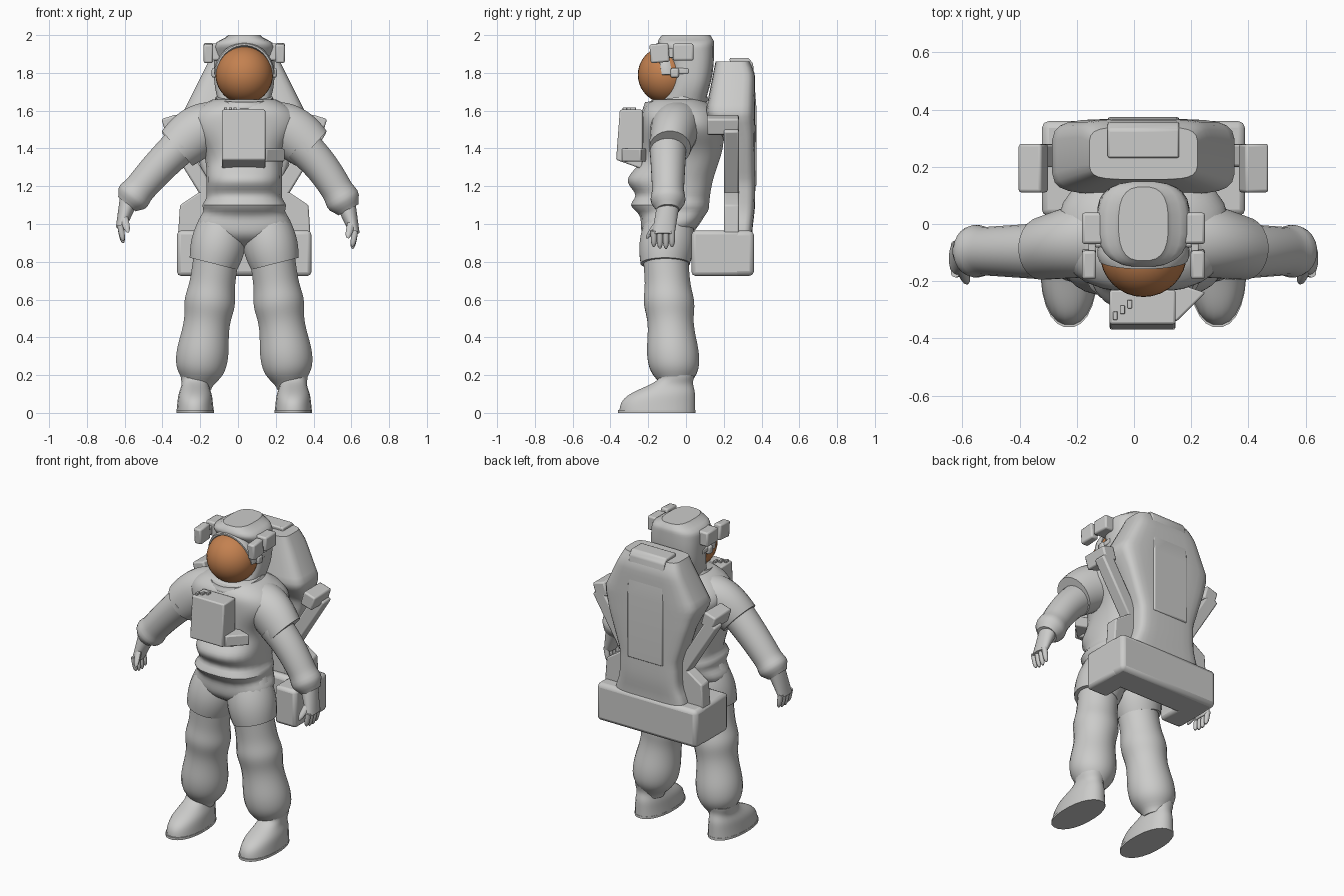
import bpy, bmesh, math
from mathutils import Vector, Matrix, Euler

if "Cube" in bpy.data.objects:
    bpy.data.objects.remove(bpy.data.objects["Cube"])

MIDDLE = 0.033  # x of the body's middle plane


def material(name, rgb, rough):
    mat = bpy.data.materials.new(name)
    mat.use_nodes = True
    mat.diffuse_color = (*rgb, 1)
    bsdf = mat.node_tree.nodes["Principled BSDF"]
    bsdf.inputs["Base Color"].default_value = (*rgb, 1)
    bsdf.inputs["Roughness"].default_value = rough
    return mat


SUIT = material("suit grey", (0.6, 0.6, 0.59), 0.7)
VISOR = material("visor copper", (0.55, 0.22, 0.08), 0.4)


def bump(value, centre, spread):
    """Smooth hill of height one, used to swell or pinch a shape."""
    return math.exp(-((value - centre) / spread) ** 2)


def steps(count):
    return [i / count for i in range(count + 1)]


def finish(bm, name, mat=SUIT, bevel=0):
    bmesh.ops.recalc_face_normals(bm, faces=bm.faces)
    mesh = bpy.data.meshes.new(name)
    bm.to_mesh(mesh)
    bm.free()
    mesh.materials.append(mat)
    ob = bpy.data.objects.new(name, mesh)
    bpy.context.collection.objects.link(ob)
    bpy.ops.object.select_all(action='DESELECT')
    ob.select_set(True)
    bpy.context.view_layer.objects.active = ob
    bpy.ops.object.shade_smooth_by_angle(angle=math.radians(40))
    if bevel:
        mod = ob.modifiers.new("bevel", 'BEVEL')
        mod.width, mod.segments = bevel, 2
    return ob


def loft(name, rings, sides=24, square=2):
    """Skin superellipse rings (centre, radius across, radius in y) along a path."""
    bm = bmesh.new()
    loops = []
    for i, (centre, across, deep) in enumerate(rings):
        along = rings[min(i + 1, len(rings) - 1)][0] - rings[max(i - 1, 0)][0]
        along.y = 0
        along.normalize()
        side = Vector((along.z, 0, -along.x))
        loop = []
        for k in range(sides):
            angle = math.tau * (k + 0.5) / sides
            u, v = (math.copysign(abs(w) ** (2 / square), w)
                    for w in (math.cos(angle), math.sin(angle)))
            loop.append(bm.verts.new(centre + side * across * u + Vector((0, deep * v, 0))))
        loops.append(loop)
    for low, high in zip(loops, loops[1:]):
        for k in range(sides):
            j = (k + 1) % sides
            bm.faces.new((low[k], low[j], high[j], high[k]))
    bm.faces.new(loops[0])
    bm.faces.new(loops[-1])
    return finish(bm, name)


def stack(name, bottom, top, width, front, back, x=MIDDLE, square=2.5, count=28):
    """Upright shape whose half width, front y and back y are rules of height."""
    rings = []
    for t in steps(count):
        z = bottom + (top - bottom) * t
        rings.append((Vector((x, (front(z) + back(z)) / 2, z)), width(z), (back(z) - front(z)) / 2))
    return loft(name, rings, square=square)


def limb(name, start, end, girth, bow=0, depth=None, sides=24, count=24):
    """Round tube from start to end, with girth as a rule of the way along."""
    start, end, depth = Vector(start), Vector(end), depth or girth
    loft(name, [(start.lerp(end, t) + Vector((0, 0, bow * math.sin(math.pi * t))),
                 girth(t), depth(t)) for t in steps(count)], sides)


def prism(name, outline, place, low, high):
    """Extrude an outline; place turns its two values and a depth into a point."""
    bm = bmesh.new()
    near, far = ([bm.verts.new(place(a, b, d)) for a, b in outline] for d in (low, high))
    bm.faces.new(near)
    bm.faces.new(far)
    for i in range(len(outline)):
        bm.faces.new((near[i - 1], near[i], far[i], far[i - 1]))
    finish(bm, name, bevel=0.008)


def box(name, centre, size, turn=(0, 0, 0), bevel=0.01):
    bm = bmesh.new()
    matrix = Matrix.LocRotScale(Vector(centre), Euler(turn), Vector(size))
    bmesh.ops.create_cube(bm, size=1, matrix=matrix)
    finish(bm, name, bevel=bevel)


# Torso: chest and hips swell, belly roll and belt stand out, neck and crotch draw in
def ends(z):
    return 0.1 * bump(z, 1.7, 0.06) + 0.11 * bump(z, 0.85, 0.06)


stack("torso", 0.87, 1.66,
      lambda z: 0.2 + 0.1 * bump(z, 1.53, 0.12) + 0.05 * bump(z, 1, 0.06)
      + 0.02 * bump(z, 1.1, 0.025) - ends(z),
      lambda z: ends(z) - 0.24 - 0.07 * bump(z, 1.23, 0.07) - 0.05 * bump(z, 1.1, 0.04),
      lambda z: 0.04 + 0.08 * min(1, max(0, z - 0.95) * 8) + 0.08 * bump(z, 1.45, 0.2) - ends(z),
      count=48)

# Neck ring
collar = stack("neck_ring", -0.03, 0.03, lambda z: 0.15 + 0.015 * bump(z, 0, 0.02),
               lambda z: -0.16 - 0.015 * bump(z, 0, 0.02),
               lambda z: 0.16 + 0.015 * bump(z, 0, 0.02), x=0, square=2)
collar.location = (MIDDLE, -0.055, 1.64)
collar.rotation_euler.x = math.radians(9)

# Helmet shell with peak, visor and brim
stack("helmet_shell", 1.62, 2,
      lambda z: 0.162 - 0.03 * bump(z, 1.6, 0.1) - 0.075 * bump(z, 2, 0.03),
      lambda z: -0.09 - 0.06 * bump(z, 1.96, 0.06) - 0.05 * bump(z, 1.6, 0.09),
      lambda z: 0.15 - 0.05 * bump(z, 1.6, 0.15) - 0.02 * bump(z, 2, 0.02), square=2.8)
bm = bmesh.new()
bmesh.ops.create_uvsphere(bm, u_segments=32, v_segments=20, radius=0.152)
bmesh.ops.translate(bm, vec=(MIDDLE, -0.103, 1.79), verts=bm.verts)
finish(bm, "visor", VISOR)
arch = [math.pi * t for t in steps(20)]
loft("helmet_brim", [(Vector((MIDDLE + 0.15 * math.cos(a), -0.1 - 0.03 * math.sin(a),
                              1.79 + 0.16 * math.sin(a))), 0.012, 0.03) for a in arch], sides=8)

# Chest control box with side bracket and top switches
prism("chest_box", [(-0.23, 1.605), (-0.35, 1.605), (-0.37, 1.34), (-0.23, 1.29)],
      lambda y, z, x: (x, y, z), -0.085, 0.145)
prism("chest_bracket", [(0.13, -0.34), (0.15, -0.34), (0.25, -0.24), (0.13, -0.2)],
      lambda x, y, z: (x, y, z), 1.33, 1.4)
for i in range(3):
    box(f"chest_switch_{i}", (0.025 * i - 0.065, 0.02 * i - 0.32, 1.61), (0.016, 0.03, 0.016),
        bevel=0.003)

# Backpack: straight taper above broad shoulders, narrow waist, raised back panel
stack("backpack", 0.95, 1.86,
      lambda z: min(0.19 + 0.5 * (1.86 - z), 0.205 + 0.33 * max(0, z - 1.22))
      + 0.04 * bump(z, 0.95, 0.08),
      lambda z: min(0.2, 0.1 + max(0.2 * (z - 1.58), 0.8 * (1.58 - z))),
      lambda z: 0.367 - 0.03 * bump(z, 1.87, 0.05) - 0.015 * bump(z, 0.95, 0.1), square=5)
prism("back_panel", [(0.23, 1.88), (0.33, 1.88), (0.355, 1.85), (0.374, 1.6), (0.374, 1.2),
                     (0.3, 1.2)], lambda y, z, x: (x, y, z), MIDDLE - 0.125, MIDDLE + 0.125)
box("backpack_base", (MIDDLE, 0.26, 0.845), (0.71, 0.2, 0.24), bevel=0.025)

for s, side in ((1, "left"), (-1, "right")):
    def at(x, y, z):
        return (MIDDLE + s * x, y, z)

    # Backpack base ends, flares and handles
    box(side + "_base_end", at(0.28, 0.16, 0.845), (0.15, 0.26, 0.24), bevel=0.02)
    prism(side + "_pack_flare", [(0.15, 1.2), (0.22, 1.18), (0.34, 1.1), (0.35, 0.95), (0.15, 0.95)],
          lambda x, z, y: at(x, y, z), 0.2, 0.28)
    box(side + "_handle_bar", at(0.3, 0.24, 1.34), (0.08, 0.08, 0.4), (0, s * 0.55, 0))
    box(side + "_handle_block", at(0.385, 0.195, 1.525), (0.085, 0.17, 0.09), (0, s * 0.3, 0))

    # Helmet lamps and latches
    box(side + "_lamp_mount", at(0.17, -0.015, 1.91), (0.09, 0.11, 0.09))
    box(side + "_lamp", at(0.19, -0.14, 1.905), (0.05, 0.1, 0.1), (0.08, 0, 0))
    box(side + "_lamp_hinge", at(0.18, -0.085, 1.905), (0.025, 0.04, 0.05), bevel=0.004)
    box(side + "_visor_latch", at(0.155, -0.06, 1.8), (0.035, 0.045, 0.05))
    box(side + "_latch_arm", at(0.15, -0.02, 1.81), (0.025, 0.07, 0.03), bevel=0.006)

    # Trouser leg, lower leg with knee and calf, and boot
    limb(side + "_shorts", at(0.1, -0.09, 1.04), at(0.163, -0.11, 0.79),
         lambda t: 0.12 + 0.025 * math.sin(2.7 * t))
    limb(side + "_leg", at(0.145, -0.11, 0.85), at(0.247, -0.055, 0.13),
         lambda t: 0.12 + 0.014 * bump(t, 0.37, 0.1) + 0.018 * bump(t, 0.76, 0.16)
         - 0.05 * bump(t, 1, 0.09), count=40)
    stack(side + "_boot", 0, 0.2, lambda z: 0.1 - 0.1 * z - 0.012 * bump(z, 0.15, 0.04),
          lambda z: -0.355 + 0.21 * bump(z, 0.19, 0.08),
          lambda z: 0.05 - 0.012 * bump(z, 0.16, 0.04), x=at(0.26, 0, 0)[0], square=2.2)
    stack(side + "_sole", 0, 0.015, lambda z: 0.1, lambda z: -0.362, lambda z: 0.052,
          x=at(0.26, 0, 0)[0], square=2.2, count=1)

    # Shoulder sleeve
    limb(side + "_sleeve", at(0.05, -0.02, 1.52), at(0.355, -0.085, 1.4),
         lambda t: 0.09 + 0.05 * math.sin(2.4 * t), bow=0.048,
         depth=lambda t: 0.16 - 0.05 * t)


# Arms and gloves; the right arm hangs a little wider than the left
def arm(side, shoulder, wrist, bow):
    outward = math.copysign(1, wrist.x)

    def hand(x, y, z):
        return wrist + Vector((outward * x, y, z))

    limb(side + "_arm", shoulder, wrist,
         lambda t: 0.1 - 0.02 * t + 0.01 * bump(t, 0.88, 0.07) - 0.02 * bump(t, 1, 0.05), bow)
    limb(side + "_glove", hand(-0.01, 0, 0.02), hand(0.035, -0.025, -0.13),
         lambda t: 0.05 - 0.025 * t, depth=lambda t: 0.06)

    def tip(radius):
        return lambda t: radius * math.sqrt(1.1 - t ** 4)

    for i in range(4):
        y = 0.032 * i - 0.075
        length = 0.085 + 0.012 * math.sin(i)
        limb(f"{side}_finger_{i}", hand(0.036, y, -0.11), hand(0.02, y, -0.11 - length),
             tip(0.016), sides=10, count=8)
    limb(side + "_thumb", hand(0.02, -0.04, -0.05), hand(-0.005, -0.11, -0.15), tip(0.02),
         sides=10, count=8)


arm("left", Vector((0.33, -0.095, 1.42)), Vector((0.585, -0.095, 1.075)), 0.035)
arm("right", Vector((-0.3, -0.095, 1.42)), Vector((-0.588, -0.095, 1.105)), 0.012)
